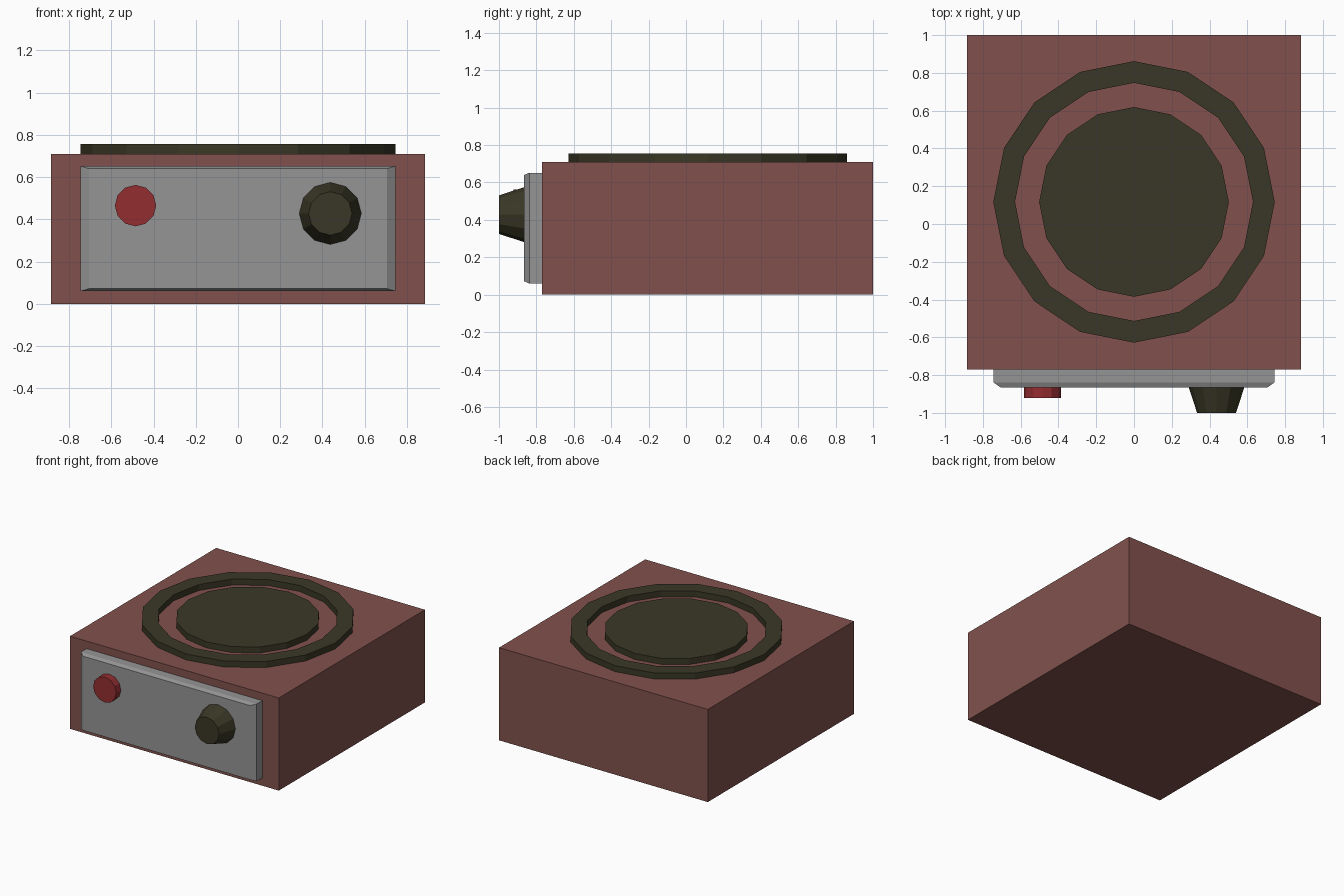
import bpy, bmesh, math
from mathutils import Matrix, Vector

cube = bpy.data.objects.get("Cube")
if cube:
    bpy.data.objects.remove(cube, do_unlink=True)


def material(name, rgb):
    m = bpy.data.materials.new(name)
    m.use_nodes = True
    m.diffuse_color = (*rgb, 1)
    m.node_tree.nodes["Principled BSDF"].inputs["Base Color"].default_value = (*rgb, 1)
    return m


brown = material("reddish brown", (0.22, 0.083, 0.074))
olive = material("dark olive", (0.042, 0.039, 0.019))
grey = material("grey", (0.30, 0.30, 0.30))
red = material("red", (0.296, 0.027, 0.031))


def finish(name, bm, mat):
    bmesh.ops.recalc_face_normals(bm, faces=bm.faces)
    mesh = bpy.data.meshes.new(name)
    bm.to_mesh(mesh)
    bm.free()
    mesh.materials.append(mat)
    obj = bpy.data.objects.new(name, mesh)
    bpy.context.collection.objects.link(obj)
    return obj


def box(name, low, high, mat, front_scale=None, chamfer=0):
    """Box between two corners; optionally its front narrows by a chamfer."""
    low, high = Vector(low), Vector(high)
    bm = bmesh.new()
    bmesh.ops.create_cube(bm, size=1)
    bmesh.ops.scale(bm, vec=high - low, verts=bm.verts)
    bmesh.ops.translate(bm, vec=(low + high) / 2, verts=bm.verts)
    if front_scale:
        front = min(bm.faces, key=lambda f: f.calc_center_median().y)
        new = bmesh.ops.extrude_face_region(bm, geom=[front])
        bmesh.ops.delete(bm, geom=[front], context='FACES_ONLY')
        verts = [g for g in new["geom"] if isinstance(g, bmesh.types.BMVert)]
        centre = (low + high) / 2
        bmesh.ops.scale(bm, vec=front_scale, verts=verts, space=Matrix.Translation(-centre))
        bmesh.ops.translate(bm, vec=(0, -chamfer, 0), verts=verts)
    return finish(name, bm, mat)


def frustum(name, sides, r_base, r_end, length, mat):
    """Capped cone running from its origin along +z."""
    bm = bmesh.new()
    bmesh.ops.create_cone(bm, cap_ends=True, segments=sides, radius1=r_base,
                          radius2=r_end, depth=length,
                          matrix=Matrix.Translation((0, 0, length / 2)))
    return finish(name, bm, mat)


def ring(name, sides, r_out, r_in, height, mat):
    """Flat ring with a rectangular section."""
    bm = bmesh.new()
    section = [(r_in, 0), (r_out, 0), (r_out, height), (r_in, height)]
    rows = []
    for i in range(sides):
        a = math.tau * i / sides
        rows.append([bm.verts.new((r * math.cos(a), r * math.sin(a), z)) for r, z in section])
    for i, row in enumerate(rows):
        nxt = rows[(i + 1) % sides]
        for j in range(4):
            k = (j + 1) % 4
            bm.faces.new((row[j], nxt[j], nxt[k], row[k]))
    return finish(name, bm, mat)


# Body and control panel
box("body", (-0.885, -0.77, 0), (0.885, 1, 0.71), brown)
box("control_panel", (-0.745, -0.838, 0.06), (0.745, -0.77, 0.652), grey,
    front_scale=(0.948, 1, 0.96), chamfer=0.027)

# Burner on top
ring("burner_ring", 16, 0.745, 0.63, 0.046, olive).location = (0, 0.117, 0.71)
frustum("burner_plate", 16, 0.502, 0.502, 0.046, olive).location = (0, 0.117, 0.71)

# Controls on the panel, turned to face the front
button = frustum("button", 12, 0.098, 0.098, 0.056, red)
button.location = (-0.485, -0.865, 0.465)
knob = frustum("knob", 12, 0.147, 0.103, 0.135, olive)
knob.location = (0.437, -0.865, 0.428)
for part in (button, knob):
    part.rotation_euler.x = math.pi / 2
